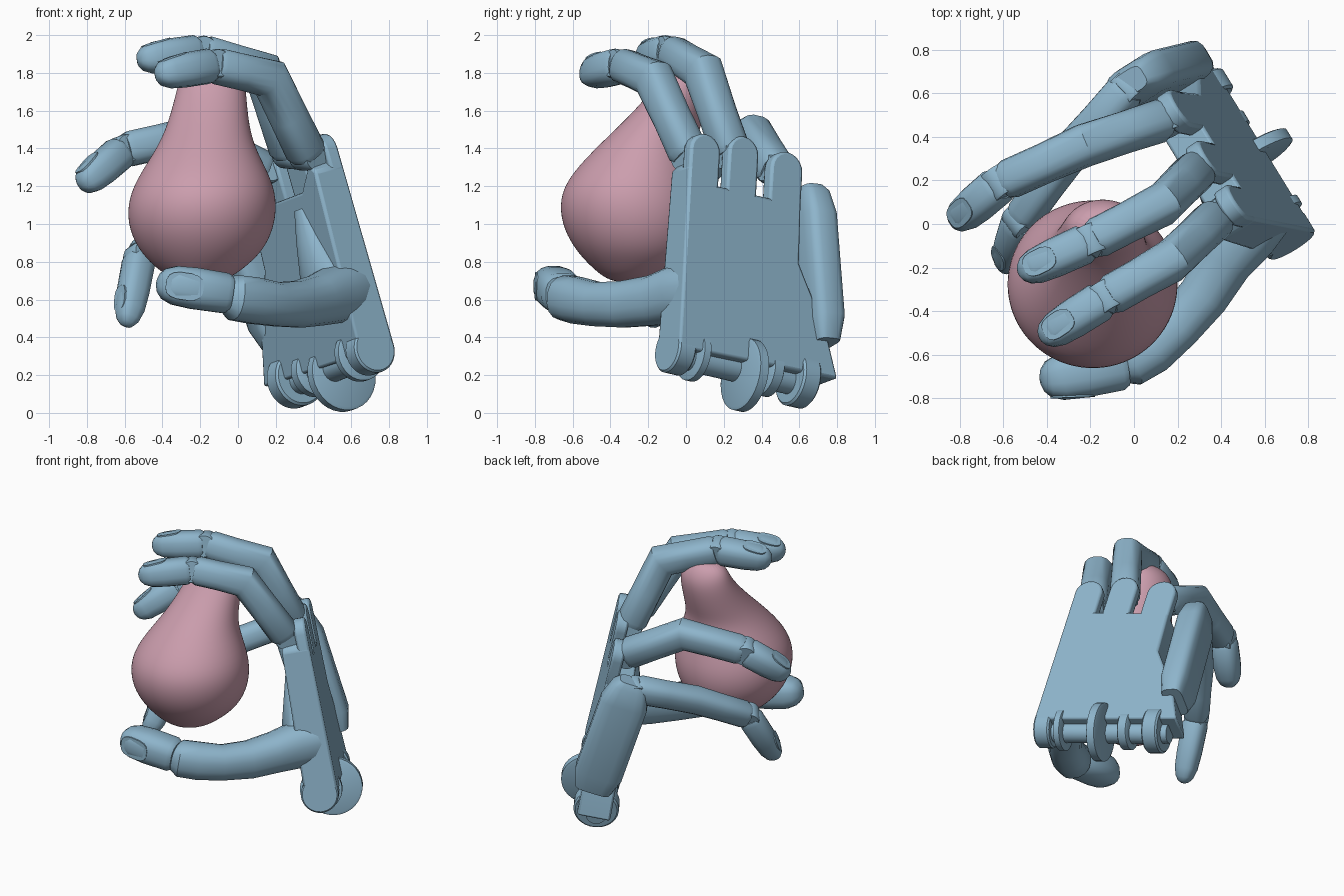
import bpy, bmesh, math
from mathutils import Vector

cube = bpy.data.objects.get("Cube")
if cube:
    bpy.data.objects.remove(cube, do_unlink=True)


def material(name, rgb):
    m = bpy.data.materials.new(name)
    m.use_nodes = True
    m.diffuse_color = (*rgb, 1)
    m.node_tree.nodes["Principled BSDF"].inputs["Base Color"].default_value = (*rgb, 1)
    return m


BLUE = material("hand_blue", (0.27, 0.46, 0.60))
PINK = material("pear_pink", (0.60, 0.34, 0.42))

# Palm frame: across the knuckles, along the fingers, out of the back
UP = Vector((-0.274, 0.055, 0.96)).normalized()
ACROSS = Vector((-0.51, 0.837, -0.196))
ACROSS = (ACROSS - UP * ACROSS.dot(UP)).normalized()
BACK = ACROSS.cross(UP)
ORIGIN = Vector((0.5, 0.07, 1.42))


def palm(w, u, n):
    return ORIGIN + ACROSS * w + UP * u + BACK * n


def finish(name, bm, mat, bevel=0, angle=35):
    bmesh.ops.recalc_face_normals(bm, faces=bm.faces)
    mesh = bpy.data.meshes.new(name)
    bm.to_mesh(mesh)
    bm.free()
    ob = bpy.data.objects.new(name, mesh)
    bpy.context.collection.objects.link(ob)
    mesh.materials.append(mat)
    if bevel:
        mod = ob.modifiers.new("Bevel", 'BEVEL')
        mod.width, mod.segments, mod.limit_method = bevel, 2, 'ANGLE'
    bpy.ops.object.select_all(action='DESELECT')
    ob.select_set(True)
    bpy.context.view_layer.objects.active = ob
    bpy.ops.object.shade_smooth_by_angle(angle=math.radians(angle))
    return ob


def loft(name, rings, mat=BLUE, sides=16, power=1.0, angle=35):
    """Skin rings of (centre, side axis, up axis, half width, half height)."""
    bm = bmesh.new()
    loops = []
    for c, s, t, a, b in rings:
        loop = []
        for i in range(sides):
            q = 2 * math.pi * (i + 0.5) / sides
            x = math.copysign(abs(math.cos(q)) ** power, math.cos(q))
            y = math.copysign(abs(math.sin(q)) ** power, math.sin(q))
            loop.append(bm.verts.new(c + s * a * x + t * b * y))
        loops.append(loop)
    for p, q in zip(loops, loops[1:]):
        for i in range(sides):
            j = (i + 1) % sides
            bm.faces.new((p[i], p[j], q[j], q[i]))
    bm.faces.new(loops[0][::-1])
    bm.faces.new(loops[-1])
    return finish(name, bm, mat, angle=angle)


def prism(name, outline, thickness, bevel=0.015):
    """Slab on the back of the hand; thickness is a function of u."""
    bm = bmesh.new()
    top = [bm.verts.new(palm(w, u, 0)) for w, u in outline]
    low = [bm.verts.new(palm(w, u, -thickness(u))) for w, u in outline]
    bm.faces.new(top)
    bm.faces.new(low[::-1])
    for i in range(len(top)):
        j = (i + 1) % len(top)
        bm.faces.new((top[j], top[i], low[i], low[j]))
    return finish(name, bm, BLUE, bevel)


def axes(a, b, side):
    d = (b - a).normalized()
    s = (side - d * side.dot(d)).normalized()
    return d, s, s.cross(d)


def disc(name, centre, axis, radius, width):
    d, s, t = axes(centre, centre + axis, UP if abs(axis.dot(UP)) < 0.9 else BACK)
    h = d * width / 2
    loft(name, [(centre - h, s, t, radius * 0.92, radius * 0.92),
                (centre - h * 0.8, s, t, radius, radius),
                (centre + h * 0.8, s, t, radius, radius),
                (centre + h, s, t, radius * 0.92, radius * 0.92)], sides=32)


PHALANX = [(0, 0.85), (0.07, 1), (0.5, 0.97), (0.92, 1), (1, 0.88)]
TIP = [(0, 0.85), (0.07, 1), (0.5, 1), (0.76, 0.92), (0.9, 0.72), (0.97, 0.45), (1, 0.15)]


def profile_rings(a, b, side, r0, r1, profile):
    _, s, t = axes(a, b, side)
    return [(a.lerp(b, f), s, t, (r0 + (r1 - r0) * f) * k, (r0 + (r1 - r0) * f) * k * 1.03)
            for f, k in profile]


def fingertip(name, a, b, side, r0, r1):
    loft(name + "_tip", profile_rings(a, b, side, r0, r1, TIP), power=0.75)
    # thin rounded nail plate seated on the back of the tip
    r = (r0 + r1) * 0.48
    d, s, t = axes(a, b, side)
    c = a.lerp(b, 0.69) + t * r * 0.93 - d * 0.01
    tilt = (d - t * 0.14).normalized()
    up = s.cross(tilt)
    loft(name + "_nail", [(c - up * 0.006, s, tilt, r * 0.68, r * 0.95),
                          (c + up * 0.003, s, tilt, r * 0.68, r * 0.95)], power=0.7)


def finger(name, points, r):
    p = [Vector(q) for q in points]
    # proximal and middle bones as one bent shaft, mitred at the elbow
    _, s, t = axes(p[0], p[2], ACROSS)
    d0, d1 = (p[1] - p[0]).normalized(), (p[2] - p[1]).normalized()
    mitre = 1 / math.sqrt((1 + d0.dot(d1)) / 2)
    _, s, t = axes(p[1] - d0, p[1] + d1, ACROSS)
    elbow = (p[1], s, t, r, r * min(mitre, 1.12))
    lower = profile_rings(p[0], p[1], ACROSS, r, r, PHALANX)[:3]
    upper = profile_rings(p[1], p[2] - d1 * 0.012, ACROSS, r, r * 0.93, PHALANX)[2:]
    loft(name + "_shaft", lower + [elbow] + upper, power=0.75)
    # hinge pins at the knuckle and before the tip
    for label, i, k in (("knuckle", 0, 1.5), ("tip", 2, 1.4)):
        _, s, _ = axes(p[i], p[i + 1], ACROSS)
        disc(f"{name}_{label}_hinge", p[i], s, r * 0.8, r * k)
    start = p[2] + (p[3] - p[2]).normalized() * 0.012
    fingertip(name, start, p[3], ACROSS, r * 0.92, r * 0.88)


# Pear: stacked ellipses (height, x, y, half width, half depth), neck leaning backward
pear = [(0.69, -0.20, -0.29, 0.08, 0.08), (0.72, -0.20, -0.28, 0.17, 0.16),
        (0.78, -0.20, -0.26, 0.25, 0.25), (0.86, -0.195, -0.26, 0.33, 0.325),
        (0.97, -0.195, -0.27, 0.385, 0.38), (1.1, -0.19, -0.28, 0.4, 0.395),
        (1.23, -0.18, -0.28, 0.365, 0.36), (1.39, -0.17, -0.225, 0.267, 0.267),
        (1.5, -0.16, -0.15, 0.225, 0.225), (1.61, -0.15, -0.08, 0.2, 0.185),
        (1.72, -0.14, -0.025, 0.183, 0.145), (1.8, -0.14, -0.02, 0.16, 0.11),
        (1.85, -0.14, -0.02, 0.09, 0.06)]
X, Y, Z = Vector((1, 0, 0)), Vector((0, 1, 0)), Vector((0, 0, 1))
body = loft("pear", [(Vector((x, y, z)), X, Y, a, b) for z, x, y, a, b in pear],
            PINK, sides=28, angle=80)
smooth = body.modifiers.new("Smooth", 'SUBSURF')
smooth.levels = smooth.render_levels = 2

# Palm slab
prism("palm", [(-0.05, -1.12), (-0.05, -0.12), (0.0, -0.07), (0.13, -0.2), (0.66, -0.2),
               (0.67, -0.52), (0.86, -0.85), (0.95, -1.1)],
      lambda u: 0.18 - 0.04 * u)

# Rounded knuckle tabs at the head of the palm
for name, c, r, top in (("index", 0.045, 0.094, 0.07), ("middle", 0.285, 0.094, 0.105),
                        ("ring", 0.56, 0.1, 0.075)):
    arc = [(c + r * math.cos(q), top - r + r * math.sin(q))
           for q in (math.pi * i / 10 for i in range(11))]
    prism(name + "_knuckle_tab", arc + [(c - r, -0.26), (c + r, -0.26)], lambda u: 0.08)

# Wrist: crossbar, rounded lugs and the large tendon disc
disc("wrist_bar", palm(0.45, -1.13, -0.13), ACROSS, 0.07, 0.85)
for i, (w, r, width) in enumerate(((0.005, 0.125, 0.11), (0.12, 0.14, 0.05),
                                   (0.58, 0.13, 0.07), (0.78, 0.15, 0.11))):
    disc(f"wrist_lug_{i}", palm(w, -1.11, -0.125), ACROSS, r, width)
disc("tendon_disc", palm(0.414, -1.17, -0.075), ACROSS, 0.195, 0.065)

# Three long fingers arching over the fruit
finger("index_finger", [(0.37, 0.02, 1.36), (0.17, -0.17, 1.77), (-0.13, -0.34, 1.84),
                        (-0.43, -0.53, 1.79)], 0.098)
finger("middle_finger", [(0.28, 0.24, 1.37), (0.13, 0.09, 1.81), (-0.2, -0.08, 1.91),
                         (-0.53, -0.23, 1.87)], 0.098)
finger("ring_finger", [(0.14, 0.48, 1.28), (-0.23, 0.36, 1.475), (-0.61, 0.19, 1.39),
                       (-0.83, 0.0, 1.2)], 0.097)

# Little finger on its own folded palm section
finger("little_finger", [(-0.03, 0.62, 1.12), (-0.3, 0.32, 1.0), (-0.52, 0.02, 0.83),
                         (-0.59, -0.2, 0.46)], 0.088)
base, head = Vector((0.25, 0.715, 0.36)), Vector((-0.02, 0.65, 1.19))
_, s, t = axes(base, head, Vector((0.85, 0.5, 0)))
loft("little_finger_panel", [(base.lerp(head, f), s, t, a, b) for f, a, b in
                             ((0, 0.12, 0.07), (0.15, 0.16, 0.095), (0.8, 0.16, 0.095),
                              (0.95, 0.12, 0.08), (1, 0.08, 0.055))], power=0.5)

# Thumb: web, curved shaft and flattened tip
path = [(0.6, 0.06, 0.64, 0.15), (0.52, -0.04, 0.63, 0.155), (0.42, -0.17, 0.595, 0.135),
        (0.32, -0.33, 0.575, 0.125), (0.2, -0.47, 0.575, 0.118), (0.08, -0.575, 0.595, 0.125),
        (-0.02, -0.635, 0.61, 0.122), (-0.06, -0.65, 0.62, 0.09)]
pts = [Vector(p[:3]) for p in path]
rings = []
for i, p in enumerate(path):
    _, s, t = axes(pts[max(i - 1, 0)], pts[min(i + 1, len(pts) - 1)], Z)
    rings.append((pts[i], s, t, p[3], p[3] * 0.95))
loft("thumb_shaft", rings, power=0.85)
fingertip("thumb", Vector((-0.04, -0.65, 0.63)), Vector((-0.43, -0.72, 0.69)), Z, 0.108, 0.115)
loft("thumb_web", [(palm(w, u, n), ACROSS, BACK, r, r * 0.7) for w, u, n, r in
                   ((0.2, -0.28, -0.17, 0.05), (0.18, -0.45, -0.18, 0.1),
                    (0.14, -0.65, -0.19, 0.16), (0.14, -0.82, -0.18, 0.13),
                    (0.15, -0.92, -0.17, 0.05))])
